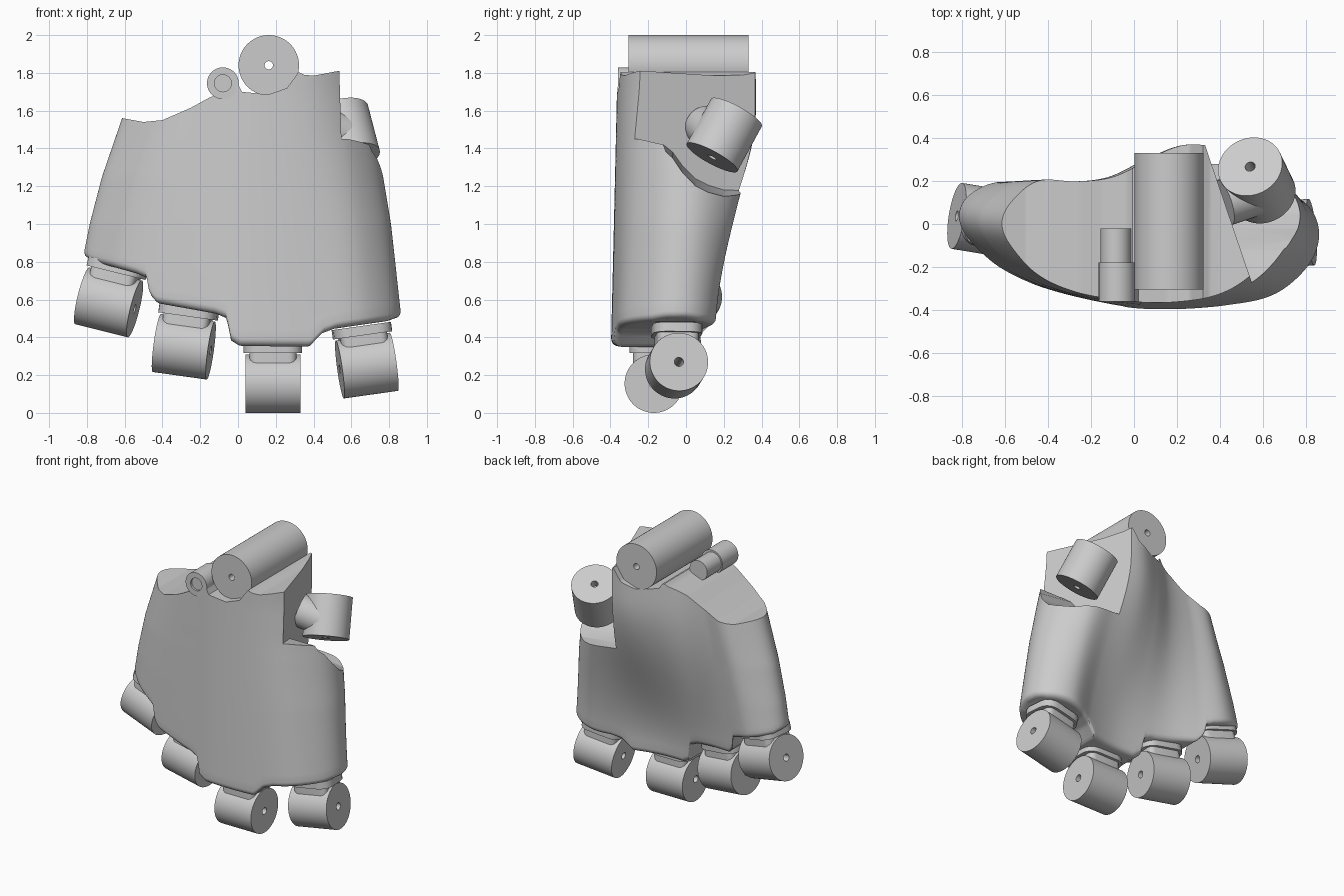
import bpy, bmesh, math
from mathutils import Vector, Matrix

if "Cube" in bpy.data.objects:
    bpy.data.objects.remove(bpy.data.objects["Cube"])

grey = bpy.data.materials.new("light_grey")
grey.use_nodes = True
grey.diffuse_color = (0.6, 0.6, 0.6, 1)
grey.node_tree.nodes["Principled BSDF"].inputs["Base Color"].default_value = (0.6, 0.6, 0.6, 1)


def finish(name, bm, angle=35):
    bmesh.ops.recalc_face_normals(bm, faces=bm.faces)
    mesh = bpy.data.meshes.new(name)
    bm.to_mesh(mesh)
    bm.free()
    mesh.materials.append(grey)
    obj = bpy.data.objects.new(name, mesh)
    bpy.context.collection.objects.link(obj)
    return smooth(obj, angle)


def smooth(obj, angle=35):
    bpy.ops.object.select_all(action="DESELECT")
    obj.select_set(True)
    bpy.context.view_layer.objects.active = obj
    bpy.ops.object.shade_smooth_by_angle(angle=math.radians(angle))
    return obj


def linear(points, u):
    """Piecewise linear lookup."""
    if u <= points[0][0]:
        return points[0][1]
    for (a, p), (b, q) in zip(points, points[1:]):
        if u <= b:
            return p + (q - p) * (u - a) / (b - a)
    return points[-1][1]


def spline(values, s):
    """Smooth curve through values spaced evenly over s = -1..1."""
    last = len(values) - 1
    f = (s + 1) / 2 * last
    i = max(0, min(int(f), last - 1))
    u = f - i
    p0, p1, p2, p3 = (values[max(0, min(last, i + k))] for k in (-1, 0, 1, 2))
    return 0.5 * (2 * p1 + (p2 - p0) * u + (2 * p0 - 5 * p1 + 4 * p2 - p3) * u * u
                  + (3 * p1 - p0 - 3 * p2 + p3) * u ** 3)


def tube(name, start, end, radius, hole=0.0, sides=64):
    """Cylinder between two points, bored through when hole > 0."""
    start, end = Vector(start), Vector(end)
    turn = (end - start).to_track_quat("Z", "Y")
    bm = bmesh.new()

    def ring(centre, r):
        return [bm.verts.new(centre + turn @ Vector((r * math.cos(a), r * math.sin(a), 0)))
                for a in (2 * math.pi * k / sides for k in range(sides))]
    rings = [ring(start, radius), ring(end, radius)]
    if hole:
        rings += [ring(end, hole), ring(start, hole)]
        pairs = list(zip(rings, rings[1:] + rings[:1]))
    else:
        pairs = [(rings[0], rings[1])]
        bm.faces.new(rings[0])
        bm.faces.new(rings[1])
    for a, b in pairs:
        for k in range(sides):
            m = (k + 1) % sides
            bm.faces.new((a[k], a[m], b[m], b[k]))
    return finish(name, bm)


# Palm outlines: sides by height, stepped knuckle edge and scooped wrist edge by width
LEFT = [(0.4, -0.89), (0.75, -0.835), (1.0, -0.785), (1.25, -0.72), (1.6, -0.6), (1.8, -0.53)]
RIGHT = [(0.4, 0.875), (0.5, 0.865), (1.0, 0.81), (1.3, 0.76), (1.45, 0.73), (1.8, 0.68)]
BOTTOM = [(-0.82, 0.82), (-0.79, 0.8), (-0.55, 0.735), (-0.49, 0.71), (-0.475, 0.62),
          (-0.44, 0.58), (-0.12, 0.525), (-0.06, 0.5), (-0.04, 0.385), (0.01, 0.355),
          (0.39, 0.35), (0.46, 0.42), (0.53, 0.445), (0.82, 0.485), (0.86, 0.5)]
TOP = [(-0.61, 1.56), (-0.5, 1.54), (-0.4, 1.55), (-0.25, 1.615), (-0.15, 1.67), (-0.08, 1.695),
       (-0.03, 1.715), (0.0, 1.74), (0.02, 1.7), (0.16, 1.685), (0.26, 1.72), (0.3, 1.775),
       (0.32, 1.805), (0.35, 1.79), (0.4, 1.785), (0.53, 1.81)]
# Depth of the palm across its width, at the wrist and at the knuckles
FRONT_TOP = [-0.16, -0.26, -0.32, -0.35, -0.365, -0.36, -0.335, -0.28, -0.2]
BACK_TOP = [0.16, 0.22, 0.2, 0.22, 0.3, 0.365, 0.365, 0.36, 0.27]
FRONT_LOW = [-0.12, -0.21, -0.29, -0.35, -0.39, -0.395, -0.38, -0.36, -0.3]
BACK_LOW = [0.23, 0.215, 0.13, 0.06, 0.03, 0.03, 0.08, 0.18, 0.19]


def width_at(s, z):
    a, b = linear(LEFT, z), linear(RIGHT, z)
    return a + (b - a) * (s + 1) / 2


def edge_height(points, s, z):
    for _ in range(8):
        z = linear(points, width_at(s, z))
    return z


def palm_point(s, z, back, inset):
    h = max(0.0, min(1.0, (z - 0.4) / 1.3))
    front_y = spline(FRONT_LOW, s) * (1 - h) + spline(FRONT_TOP, s) * h
    g = min(1.0, h * 1.083)
    g = g * g * (3 - 2 * g)
    back_y = spline(BACK_LOW, s) * (1 - g) + spline(BACK_TOP, s) * g
    middle, half = (front_y + back_y) / 2, (back_y - front_y) / 2
    half *= math.sqrt(max(0.0, 1 - abs(s) ** 6))
    half *= 1 - inset / 0.22
    return Vector((width_at(s * (1 - inset / 0.85), z), middle + (half if back else -half), z))


def build_palm(columns=180, rows=26, radius=0.04, arc=5):
    bm = bmesh.new()
    stations = [-math.cos(math.pi * i / columns) for i in range(columns + 1)]
    loop = [(s, False) for s in stations] + [(s, True) for s in stations[-2:0:-1]]
    ends = {s: (edge_height(BOTTOM, s, 0.5), edge_height(TOP, s, 1.6)) for s in stations}
    rings = []
    for k in range(arc):
        a = math.pi / 2 * (1 - k / arc)
        rings.append([bm.verts.new(palm_point(s, ends[s][0] + radius * (1 - math.sin(a)), back,
                                              radius * (1 - math.cos(a)))) for s, back in loop])
    for r in range(rows + 1):
        t = r / rows
        rings.append([bm.verts.new(palm_point(
            s, (ends[s][0] + radius) * (1 - t) + ends[s][1] * t, back, 0)) for s, back in loop])
    n = len(loop)
    for a, b in zip(rings, rings[1:]):
        for i in range(n):
            j = (i + 1) % n
            bm.faces.new((a[i], a[j], b[j], b[i]))
    for ring in (rings[0], rings[-1]):
        for i in range(columns):
            quad = [ring[i], ring[i + 1], ring[(n - i - 1) % n], ring[(n - i) % n]]
            bm.faces.new(list(dict.fromkeys(quad)))
    return finish("palm", bm)


palm = build_palm()

# Thumb pocket cut out of the upper side: slanted inner wall, floor falling outwards
outline = [(-0.6, 1.46), (-0.25, 1.45), (-0.12, 1.42), (-0.07, 1.35), (-0.02, 1.28), (0.05, 1.21),
           (0.12, 1.175), (0.2, 1.15), (0.6, 1.14), (0.6, 2.2), (-0.6, 2.2)]
bm = bmesh.new()
inner = [bm.verts.new((0.54 - (y + 0.25) * 0.34, y, z + (0.03 if y > -0.1 else 0)))
         for y, z in outline]
outer = [bm.verts.new((1.3, y, z - (0.07 if y > -0.1 else 0))) for y, z in outline]
bm.faces.new(inner)
bm.faces.new(outer)
for i in range(len(outline)):
    j = (i + 1) % len(outline)
    bm.faces.new((inner[i], inner[j], outer[j], outer[i]))
cutter = finish("pocket_cutter", bm)
cutter.hide_render = True
cut = palm.modifiers.new("thumb_pocket", "BOOLEAN")
cut.operation = "DIFFERENCE"
cut.solver = "EXACT"
cut.object = cutter
bpy.context.view_layer.objects.active = palm
bpy.ops.object.modifier_apply(modifier=cut.name)
bpy.data.objects.remove(cutter)
smooth(palm)

# Wrist hinge barrel and the small stepped boss beside it
tube("wrist_barrel", (0.163, -0.305, 1.84), (0.163, 0.33, 1.84), 0.16, 0.022)
tube("wrist_boss", (-0.08, -0.36, 1.745), (-0.08, -0.18, 1.745), 0.084, 0.045)
tube("wrist_boss_pin", (-0.085, -0.345, 1.745), (-0.085, -0.02, 1.745), 0.07)

# Thumb knuckle on its neck
tube("thumb_knuckle", (0.54, 0.267, 1.59), (0.602, 0.138, 1.352), 0.153, 0.024)
tube("thumb_neck", (0.57, 0.15, 1.47), (0.42, 0.1, 1.52), 0.11)


def block(name, frame, size, offset, bevel):
    bm = bmesh.new()
    bmesh.ops.create_cube(bm, size=1)
    bmesh.ops.scale(bm, vec=size, verts=bm.verts)
    upright = [e for e in bm.edges if abs((e.verts[0].co - e.verts[1].co).z) > size[2] / 2]
    bmesh.ops.bevel(bm, geom=upright, offset=bevel, segments=5, affect="EDGES", profile=0.5)
    bmesh.ops.translate(bm, vec=offset, verts=bm.verts)
    bmesh.ops.transform(bm, matrix=frame, verts=bm.verts)
    return finish(name, bm)


# Finger knuckles: barrel centre, tilt and yaw in degrees
fingers = {
    "little": ((-0.685, 0.015, 0.585), 14, -9),
    "ring": ((-0.287, -0.09, 0.35), 8, -6),
    "middle": ((0.185, -0.17, 0.155), 0, 0),
    "index": ((0.682, -0.05, 0.25), -8, 5),
}
for finger, (centre, tilt, yaw) in fingers.items():
    frame = (Matrix.Translation(centre) @ Matrix.Rotation(math.radians(tilt), 4, "Y")
             @ Matrix.Rotation(math.radians(yaw), 4, "Z"))
    tube(finger + "_knuckle", frame @ Vector((-0.145, 0, 0)), frame @ Vector((0.145, 0, 0)),
         0.155, 0.024)
    block(finger + "_neck", frame, (0.25, 0.22, 0.1), (0, 0, 0.13), 0.04)
    block(finger + "_collar", frame, (0.31, 0.26, 0.05), (0, 0, 0.187), 0.08)
